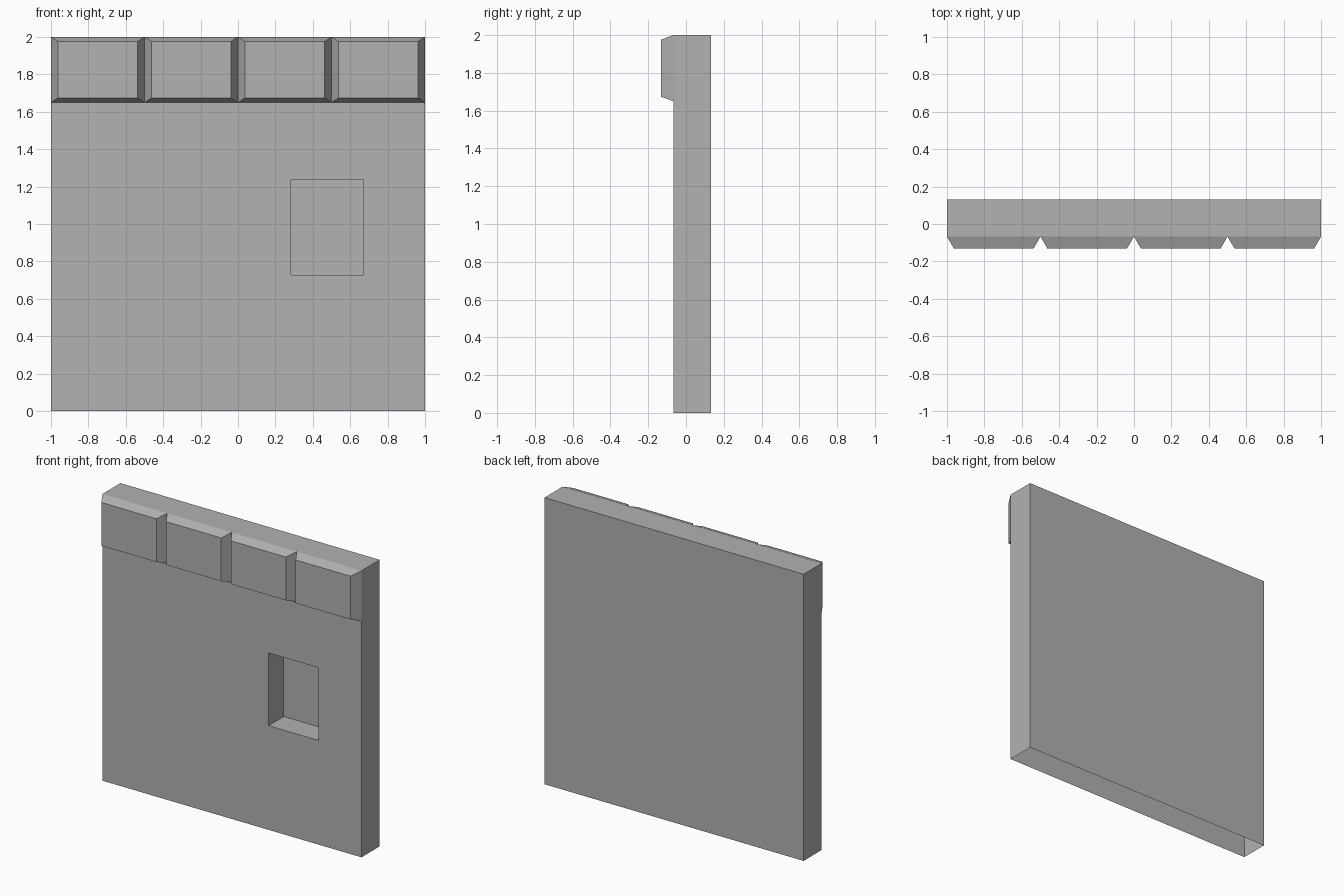
import bpy
import bmesh
from mathutils import Vector

cube = bpy.data.objects.get("Cube")
if cube:
    bpy.data.objects.remove(cube, do_unlink=True)

GREY = (0.445, 0.445, 0.445, 1)
FRONT, BACK = -0.067, 0.132      # wall faces
TRIM_FRONT = -0.132
TRIM_LOW, TOP = 1.65, 2.0

mat = bpy.data.materials.new("plain_grey")
mat.use_nodes = True
mat.diffuse_color = GREY
mat.node_tree.nodes["Principled BSDF"].inputs["Base Color"].default_value = GREY


def finish(bm, name):
    bmesh.ops.recalc_face_normals(bm, faces=bm.faces[:])
    mesh = bpy.data.meshes.new(name)
    bm.to_mesh(mesh)
    bm.free()
    mesh.materials.append(mat)
    obj = bpy.data.objects.new(name, mesh)
    bpy.context.collection.objects.link(obj)
    return obj


def box(x0, x1, y0, y1, z0, z1):
    """A box between two corners, as a bmesh."""
    bm = bmesh.new()
    bmesh.ops.create_cube(bm, size=1)
    for v in bm.verts:
        v.co = Vector((x1 if v.co.x > 0 else x0,
                       y1 if v.co.y > 0 else y0,
                       z1 if v.co.z > 0 else z0))
    bm.normal_update()
    return bm


def face_towards(bm, direction):
    return max(bm.faces, key=lambda f: f.normal.dot(Vector(direction)))


# Wall slab with a recessed niche in its front and an open underside
bm = box(-1, 1, FRONT, BACK, 0, TOP)
front = face_towards(bm, (0, -1, 0))
bottom = face_towards(bm, (0, 0, -1))
bmesh.ops.inset_individual(bm, faces=[front], thickness=0.3)
for v in front.verts:
    v.co.x = 0.67 if v.co.x > 0 else 0.283
    v.co.z = 1.234 if v.co.z > 1 else 0.727
niche = bmesh.ops.extrude_discrete_faces(bm, faces=[front])["faces"][0]
bmesh.ops.translate(bm, verts=niche.verts[:], vec=(0, 0.167, 0))
bmesh.ops.delete(bm, geom=[bottom], context='FACES_ONLY')
finish(bm, "wall")

# Row of four chamfered blocks along the top edge
for i in range(4):
    left = -1 + i * 0.5
    bm = box(left, left + 0.5, TRIM_FRONT, FRONT, TRIM_LOW, TOP)
    mid_z = (TRIM_LOW + TOP) / 2
    for v in face_towards(bm, (0, -1, 0)).verts:
        v.co.x += 0.0375 if v.co.x < left + 0.25 else -0.0375
        v.co.z += 0.024 if v.co.z < mid_z else -0.024
    # the side against the wall is left open
    bmesh.ops.delete(bm, geom=[face_towards(bm, (0, 1, 0))], context='FACES_ONLY')
    finish(bm, f"trim_block_{i + 1}")
